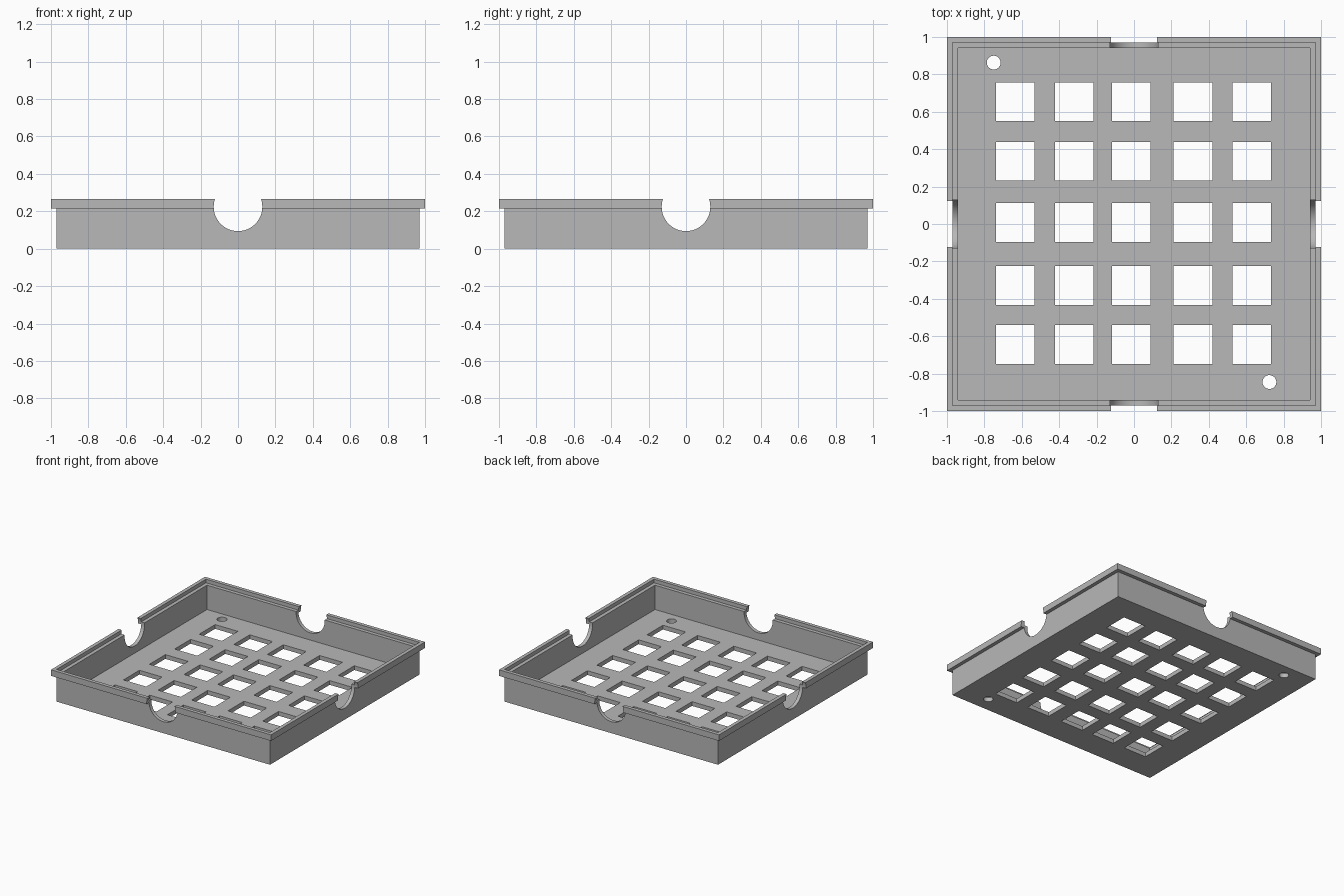
import bpy, bmesh, math
from mathutils import Matrix, Vector

cube = bpy.data.objects.get("Cube")
if cube:
    bpy.data.objects.remove(cube, do_unlink=True)

grey = bpy.data.materials.new("plain grey")
grey.use_nodes = True
GREY = (0.48, 0.48, 0.48, 1)
grey.diffuse_color = GREY
grey.node_tree.nodes["Principled BSDF"].inputs["Base Color"].default_value = GREY


def make_object(name, bm):
    bmesh.ops.recalc_face_normals(bm, faces=bm.faces[:])
    mesh = bpy.data.meshes.new(name)
    bm.to_mesh(mesh)
    bm.free()
    mesh.materials.append(grey)
    obj = bpy.data.objects.new(name, mesh)
    bpy.context.collection.objects.link(obj)
    return obj


def cylinder(bm, radius, depth, matrix, sides):
    bmesh.ops.create_cone(bm, cap_ends=True, segments=sides, radius1=radius,
                          radius2=radius, depth=depth, matrix=matrix)


# Tray body: square rings from the underside, over the stepped rim, to the floor
FLOOR = 0.035
profile = [(0.97, 0), (0.97, 0.215), (1.0, 0.215), (1.0, 0.265),
           (0.97, 0.265), (0.97, 0.235), (0.94, 0.235), (0.94, FLOOR)]
bm = bmesh.new()
rings = [[bm.verts.new((sx * r, sy * r, z))
          for sx, sy in ((-1, -1), (1, -1), (1, 1), (-1, 1))] for r, z in profile]
for low, high in zip(rings, rings[1:]):
    for i in range(4):
        j = (i + 1) % 4
        bm.faces.new((low[i], low[j], high[j], high[i]))
bm.faces.new(rings[0])
bm.faces.new(rings[-1])
tray = make_object("tray", bm)

# Floor openings: a grid of square windows and two round holes
bm = bmesh.new()
for x in (-0.635, -0.32, -0.015, 0.315, 0.63):
    for y in (0.654, 0.335, 0.008, -0.329, -0.644):
        place = Matrix.Translation((x, y, 0)) @ Matrix.Diagonal((0.207, 0.207, 0.2, 1))
        bmesh.ops.create_cube(bm, size=1, matrix=place)
for x, y in ((-0.75, 0.863), (0.724, -0.845)):
    cylinder(bm, 0.037, 0.2, Matrix.Translation((x, y, 0)), 32)
openings = make_object("floor_openings_cutter", bm)

# Round finger notches in the middle of each wall
bm = bmesh.new()
for k in range(4):
    turn = Matrix.Rotation(k * math.pi / 2, 4, "Z")
    place = turn @ Matrix.Translation((0, -0.98, 0.224)) @ Matrix.Rotation(math.pi / 2, 4, "X")
    cylinder(bm, 0.13, 0.25, place, 64)
notches = make_object("wall_notches_cutter", bm)

bpy.ops.object.select_all(action="DESELECT")
bpy.context.view_layer.objects.active = tray
tray.select_set(True)
for cutter in (openings, notches):
    cut = tray.modifiers.new(cutter.name, "BOOLEAN")
    cut.operation = "DIFFERENCE"
    cut.solver = "EXACT"
    cut.object = cutter
    bpy.ops.object.modifier_apply(modifier=cut.name)
    bpy.data.objects.remove(cutter, do_unlink=True)
bpy.ops.object.shade_smooth_by_angle(angle=math.radians(30))
